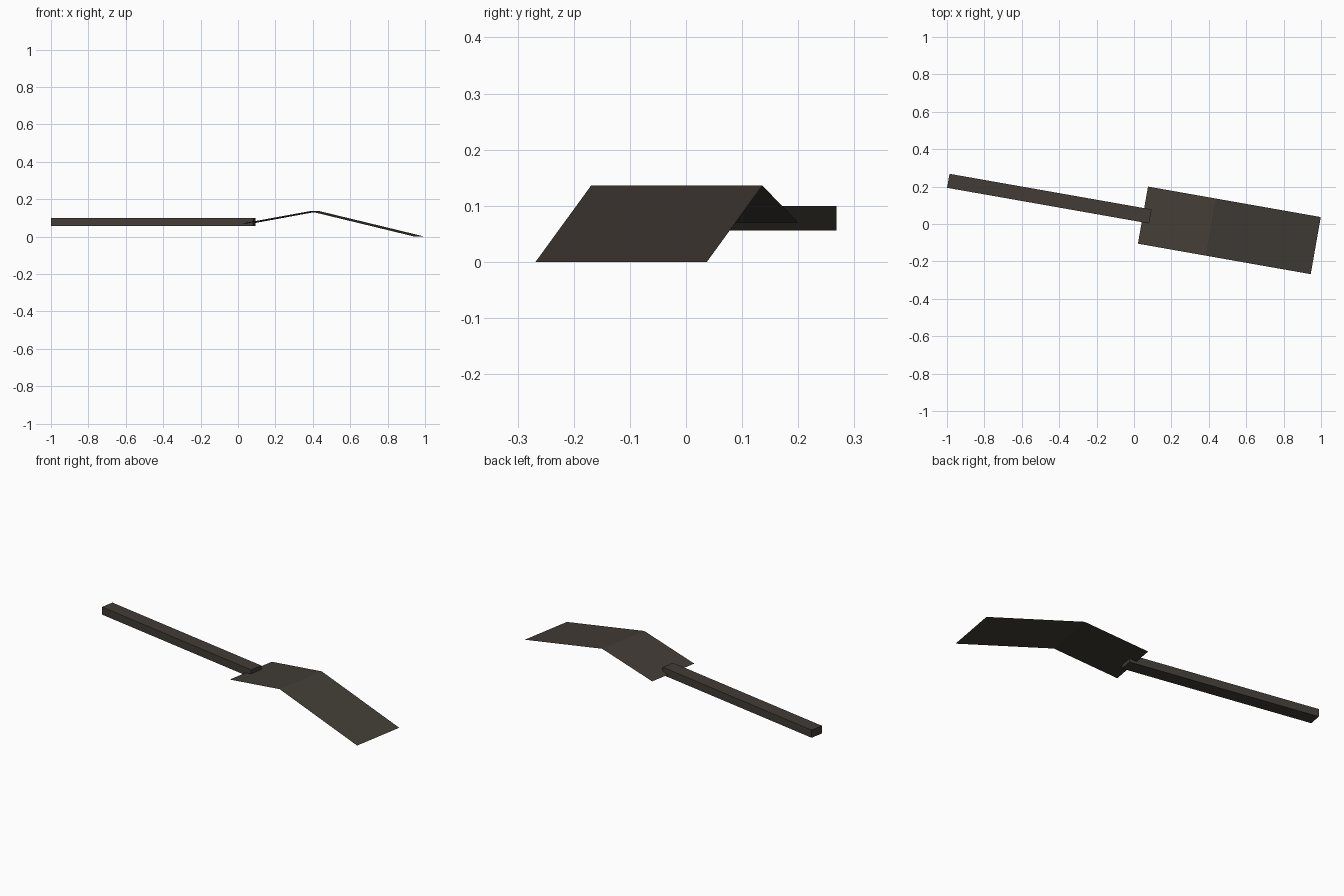
import bpy, bmesh, math
from mathutils import Matrix

if "Cube" in bpy.data.objects:
    bpy.data.objects.remove(bpy.data.objects["Cube"])

ANGLE = math.radians(-10)   # whole tool is turned on the ground
AXIS_V = 0.055              # sideways offset of the tool's long axis

mat = bpy.data.materials.new("dark brown metal")
mat.diffuse_color = (0.055, 0.046, 0.037, 1)
mat.use_nodes = True
mat.node_tree.nodes["Principled BSDF"].inputs["Base Color"].default_value = mat.diffuse_color


def finish(name, bm):
    # shift onto the axis, turn, and link
    bm.transform(Matrix.Rotation(ANGLE, 4, 'Z') @ Matrix.Translation((0, AXIS_V, 0)))
    me = bpy.data.meshes.new(name)
    bm.to_mesh(me)
    bm.free()
    me.materials.append(mat)
    ob = bpy.data.objects.new(name, me)
    bpy.context.collection.objects.link(ob)


# handle: long square bar
bm = bmesh.new()
u0, u1, z0, z1 = -1.018, 0.079, 0.056, 0.10
bmesh.ops.create_cube(bm, size=1, matrix=Matrix.Translation(((u0 + u1) / 2, 0, (z0 + z1) / 2))
                      @ Matrix.Diagonal((u1 - u0, 0.076, z1 - z0, 1)))
finish("handle", bm)

# blade: thin sheet bent along a ridge, swept from a side profile
bm = bmesh.new()
profile = [(0.039, 0.07), (0.407, 0.136), (0.977, 0.0)]
rows = [[bm.verts.new((u, s * 0.155, z)) for s in (-1, 1)] for u, z in profile]
for a, b in zip(rows, rows[1:]):
    bm.faces.new((a[0], b[0], b[1], a[1]))
finish("blade", bm)
